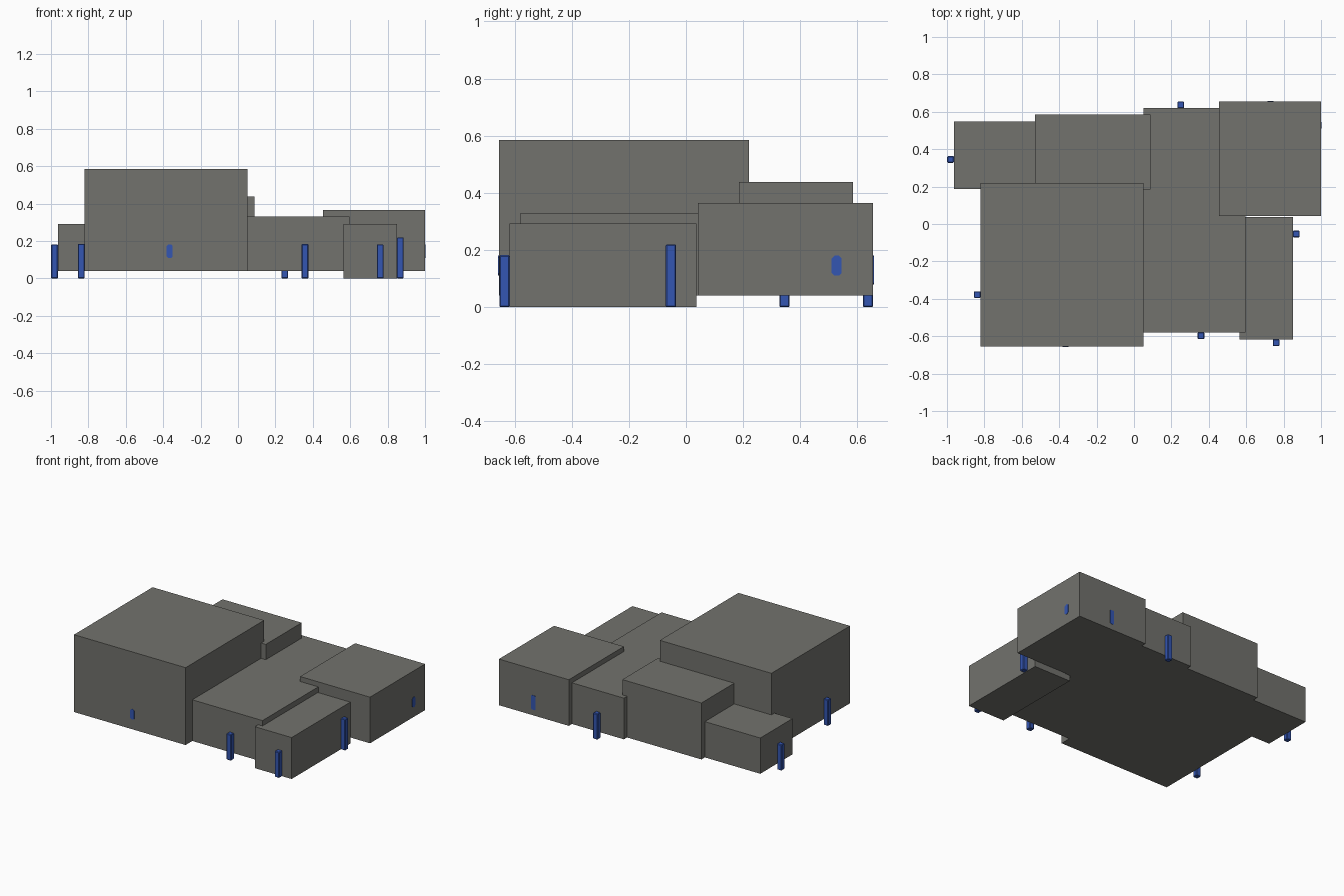
import bpy
import bmesh
from mathutils import Vector

if "Cube" in bpy.data.objects:
    bpy.data.objects.remove(bpy.data.objects["Cube"], do_unlink=True)


def make_material(name, rgb):
    mat = bpy.data.materials.new(name)
    mat.use_nodes = True
    colour = (*rgb, 1)
    mat.diffuse_color = colour
    mat.node_tree.nodes["Principled BSDF"].inputs["Base Color"].default_value = colour
    return mat


grey = make_material("stone grey", (0.168, 0.168, 0.153))
blue = make_material("door blue", (0.034, 0.093, 0.445))


def box(name, xs, ys, zs, mat, bevel=0, bevel_axis=None):
    """Box between the given limits; bevel all edges or those along one axis."""
    low, high = (Vector(c) for c in zip(xs, ys, zs))
    bm = bmesh.new()
    bmesh.ops.create_cube(bm, size=1)
    bmesh.ops.scale(bm, vec=high - low, verts=bm.verts)
    bmesh.ops.translate(bm, vec=(low + high) / 2, verts=bm.verts)
    if bevel:
        edges = [e for e in bm.edges if bevel_axis is None or
                 abs((e.verts[0].co - e.verts[1].co).normalized()[bevel_axis]) > 0.9]
        bmesh.ops.bevel(bm, geom=edges, offset=bevel, segments=1,
                        profile=0.5, affect='EDGES')
    mesh = bpy.data.meshes.new(name)
    bm.to_mesh(mesh)
    bm.free()
    mesh.materials.append(mat)
    obj = bpy.data.objects.new(name, mesh)
    bpy.context.collection.objects.link(obj)
    return obj


# Building blocks
FLOOR = 0.04
box("main_hall", (-0.82, 0.05), (-0.655, 0.22), (FLOOR, 0.585), grey)
box("central_block", (0.05, 0.597), (-0.58, 0.62), (FLOOR, 0.33), grey)
box("front_annex", (0.563, 0.85), (-0.617, 0.037), (0, 0.292), grey)
box("back_right_block", (0.455, 1.0), (0.042, 0.655), (FLOOR, 0.365), grey)
box("back_middle_block", (-0.53, 0.087), (0.185, 0.585), (FLOOR, 0.438), grey)
box("back_left_annex", (-0.962, -0.5), (0.187, 0.547), (FLOOR, 0.292), grey)

# Door posts standing against the outer walls: centre x, centre y, height
W = 0.018
posts = {
    "left_annex_door": (-0.981, 0.345, 0.182),
    "main_hall_side_door": (-0.838, -0.378, 0.185),
    "central_front_door": (0.358, -0.598, 0.184),
    "annex_front_door": (0.76, -0.635, 0.182),
    "annex_side_door": (0.868, -0.053, 0.22),
    "central_back_door": (0.25, 0.637, 0.182),
}
for name, (x, y, height) in posts.items():
    box(name, (x - W, x + W), (y - W, y + W), (0, height), blue, bevel=0.004)

# Small flush wall panels with clipped corners
T = 0.002
box("main_hall_panel", (-0.381, -0.349), (-0.655 - T, -0.65), (0.11, 0.181),
    blue, bevel=0.008, bevel_axis=1)
box("side_panel", (0.995, 1.0 + T), (0.51, 0.545), (0.11, 0.181),
    blue, bevel=0.01, bevel_axis=0)
box("back_panel", (0.715, 0.747), (0.65, 0.655 + T), (0.08, 0.181),
    blue, bevel=0.004, bevel_axis=1)
